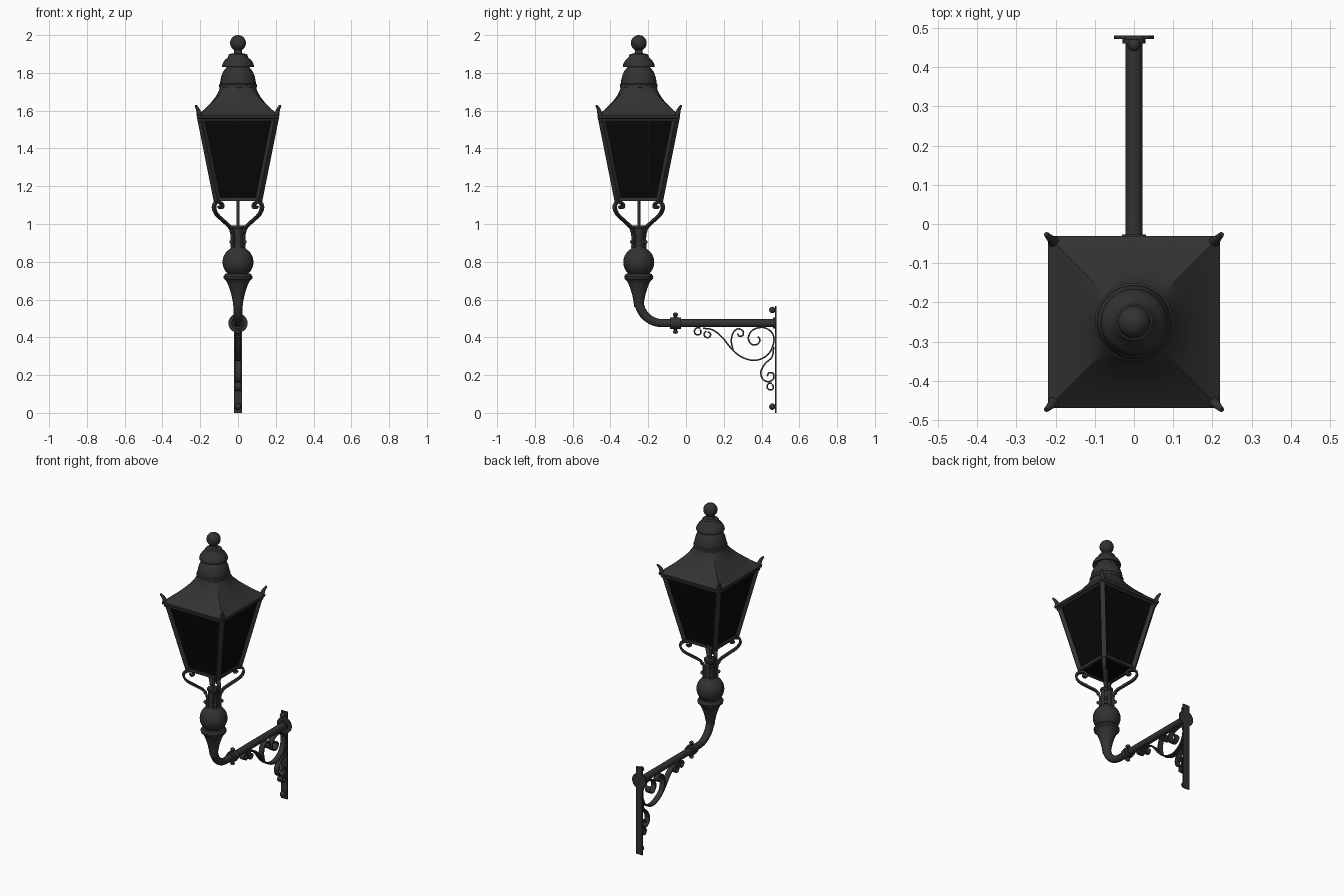
import bpy, bmesh, math
from mathutils import Vector

if "Cube" in bpy.data.objects:
    bpy.data.objects.remove(bpy.data.objects["Cube"])

LY = -0.25           # y of the lantern axis
ARM_Z = 0.475        # height of the horizontal arm


def material(name, rgb):
    m = bpy.data.materials.new(name)
    m.diffuse_color = (*rgb, 1)
    m.use_nodes = True
    m.node_tree.nodes["Principled BSDF"].inputs["Base Color"].default_value = m.diffuse_color
    return m


IRON = material("dark iron", (0.032, 0.032, 0.032))
GLASS = material("black glass", (0.0025, 0.0025, 0.0025))


def finish(name, bm, mat=IRON, angle=40):
    bmesh.ops.recalc_face_normals(bm, faces=bm.faces)
    me = bpy.data.meshes.new(name)
    bm.to_mesh(me)
    bm.free()
    me.materials.append(mat)
    ob = bpy.data.objects.new(name, me)
    bpy.context.collection.objects.link(ob)
    bpy.ops.object.select_all(action='DESELECT')
    ob.select_set(True)
    bpy.context.view_layer.objects.active = ob
    bpy.ops.object.shade_smooth_by_angle(angle=math.radians(angle))
    return ob


def skin(bm, rings):
    """Join rings of points into a closed, capped surface."""
    vs = [[bm.verts.new(p) for p in r] for r in rings]
    n = len(vs[0])
    for a, b in zip(vs, vs[1:]):
        for i in range(n):
            j = (i + 1) % n
            bm.faces.new((a[i], a[j], b[j], b[i]))
    bm.faces.new(vs[0])
    bm.faces.new(vs[-1])


def lathe(name, profile, n=32):
    bm = bmesh.new()
    skin(bm, [[(r * math.cos(math.tau * i / n), LY + r * math.sin(math.tau * i / n), z)
               for i in range(n)] for r, z in profile])
    return finish(name, bm, angle=35)


def smooth_path(pts, k=5):
    p = [Vector(q) for q in pts]
    p = [2 * p[0] - p[1]] + p + [2 * p[-1] - p[-2]]
    out = []
    for a, b, c, d in zip(p, p[1:], p[2:], p[3:]):
        for s in range(k):
            t = s / k
            out.append(0.5 * (2 * b + (c - a) * t + (2 * a - 5 * b + 4 * c - d) * t * t
                              + (3 * b - a - 3 * c + d) * t ** 3))
    return out + [p[-2]]


def sweep(bm, path, side, section, scale=None):
    """Sweep a section along a planar path; side is the plane normal."""
    side, rings = Vector(side).normalized(), []
    for i, p in enumerate(path):
        t = (path[min(i + 1, len(path) - 1)] - path[max(i - 1, 0)]).normalized()
        nrm = t.cross(side)
        s = scale(i / (len(path) - 1)) if scale else 1
        rings.append([p + side * a * s + nrm * b * s for a, b in section])
    skin(bm, rings)


def circle(r, n=16):
    return [(r * math.cos(math.tau * i / n), r * math.sin(math.tau * i / n)) for i in range(n)]


def rect(w, h):
    return [(-w, -h), (w, -h), (w, h), (-w, h)]


def ball(bm, c, r, stretch=(1, 1, 1)):
    res = bmesh.ops.create_uvsphere(bm, u_segments=12, v_segments=8, radius=r)
    for v in res["verts"]:
        v.co = Vector(c) + Vector(a * b for a, b in zip(v.co, stretch))


def square(h, z):
    return [(sx * h, LY + sy * h, z) for sx, sy in ((-1, -1), (1, -1), (1, 1), (-1, 1))]


CORNERS = [(-1, -1), (1, -1), (1, 1), (-1, 1)]


def corner(c, h, z):
    return Vector((c[0] * h, LY + c[1] * h, z))


# Roof: concave sheet blending from a square eave to a round collar
bm = bmesh.new()
rings = []
for h, z, k in ((0.205, 1.555, 0), (0.217, 1.56, 0), (0.219, 1.575, 0), (0.208, 1.583, 0),
                (0.175, 1.61, 0.04), (0.145, 1.64, 0.1), (0.119, 1.672, 0.3),
                (0.101, 1.705, 0.65), (0.094, 1.73, 1)):
    ring = []
    for s in range(4):
        for i in range(8):
            a = math.radians(-135 + 90 * s + 90 * i / 8)
            u = (math.cos(a), math.sin(a))
            q = h / max(abs(u[0]), abs(u[1])) * (1 - k) + h * k
            ring.append((u[0] * q, LY + u[1] * q, z))
    rings.append(ring)
skin(bm, rings)
finish("roof", bm, angle=30)

# Chimney caps and finial
lathe("lower_chimney_cap", [(0.09, 1.72), (0.1, 1.722), (0.1, 1.738), (0.094, 1.744), (0.094, 1.755),
                            (0.089, 1.78), (0.078, 1.808), (0.065, 1.824), (0.06, 1.83), (0.058, 1.84)])
lathe("upper_chimney_cap", [(0.058, 1.845), (0.083, 1.83), (0.085, 1.836), (0.081, 1.85), (0.07, 1.868),
                            (0.054, 1.882), (0.05, 1.895), (0.046, 1.9), (0.024, 1.903),
                            (0.02, 1.91), (0.02, 1.93)])
lathe("finial_ball", [(0.002, 1.916)] + [(0.042 * math.sin(a), 1.958 - 0.042 * math.cos(a))
      for a in (math.pi * i / 14 for i in range(1, 14))] + [(0.002, 2.0)])

# Tapered glass body
bm = bmesh.new()
skin(bm, [square(0.11, 1.128), square(0.198, 1.56)])
finish("glass_panes", bm, GLASS, 20)

# Lantern frame: corner posts, top rails and bottom rails
bm = bmesh.new()
for i, c in enumerate(CORNERS):
    d = CORNERS[(i + 1) % 4]
    sweep(bm, [corner(c, 0.109, 1.12), corner(c, 0.2, 1.575)], (c[0], -c[1], 0), rect(0.015, 0.012))
    sweep(bm, [corner(c, 0.113, 1.13), corner(d, 0.113, 1.13)], (0, 0, 1), rect(0.009, 0.009))
    sweep(bm, [corner(c, 0.199, 1.558), corner(d, 0.199, 1.558)], (0, 0, 1), rect(0.012, 0.011))
finish("lantern_frame", bm)

# Flared horns on the eave corners
bm = bmesh.new()
for c in CORNERS:
    path = smooth_path([corner(c, h, z) for h, z in
                        ((0.196, 1.55), (0.205, 1.58), (0.212, 1.605), (0.224, 1.627))], 3)
    sweep(bm, path, (c[0], -c[1], 0), circle(0.018, 10), lambda t: 1 - 0.65 * t)
finish("corner_horns", bm)

# Four curled brackets under the lantern, with bolts on the socket
bm = bmesh.new()
for c in CORNERS:
    path = smooth_path([corner(c, h, z) for h, z in
                        ((0.028, 0.875), (0.028, 0.94), (0.04, 0.98), (0.075, 1.015), (0.112, 1.05),
                         (0.127, 1.085), (0.12, 1.11), (0.1, 1.115), (0.086, 1.105),
                         (0.084, 1.09), (0.094, 1.086), (0.1, 1.095))], 4)
    sweep(bm, path, (c[0], -c[1], 0), rect(0.011, 0.006))
    for z in (0.905, 0.965):
        ball(bm, corner(c, 0.035, z), 0.011)
finish("lantern_brackets", bm)

# Supply rod, socket, globe and tapered collar
lathe("centre_rod", [(0.008, 0.97), (0.008, 1.135)], 12)
lathe("socket", [(0.034, 0.86), (0.034, 0.975), (0.038, 0.98), (0.038, 0.992)])
lathe("globe", [(0.036, 0.878), (0.04, 0.871)] + [(0.082 * math.sin(a), 0.798 + 0.082 * math.cos(a))
      for a in (math.radians(d) for d in range(30, 156, 12))] + [(0.04, 0.724)])
lathe("collar", [(0.05, 0.74), (0.068, 0.736), (0.077, 0.722), (0.075, 0.71), (0.062, 0.698),
                 (0.053, 0.68), (0.044, 0.655), (0.035, 0.625), (0.028, 0.59), (0.024, 0.56)])

# Bent pipe arm
bm = bmesh.new()
bend = 0.125
path = [Vector((0, LY, 0.66))]
path += [Vector((0, LY + bend - bend * math.cos(a), ARM_Z + bend - bend * math.sin(a)))
         for a in (math.pi / 2 * i / 12 for i in range(13))]
path.append(Vector((0, 0.475, ARM_Z)))
sweep(bm, path, (1, 0, 0), circle(0.0225, 20), lambda t: 1.15 - 0.2 * min(1, t * 1.2))
finish("pipe_arm", bm)


def arm_ring(bm, y0, y1, r):
    sweep(bm, [Vector((0, y0, ARM_Z)), Vector((0, y1, ARM_Z))], (1, 0, 0), circle(r, 20))


# Pipe coupling with bolts, and the wall end cup
bm = bmesh.new()
arm_ring(bm, -0.085, -0.066, 0.03)
arm_ring(bm, -0.066, -0.046, 0.034)
arm_ring(bm, -0.046, -0.027, 0.03)
for s in (-1, 1):
    sweep(bm, [Vector((0, -0.056, ARM_Z)), Vector((0, -0.056, ARM_Z + s * 0.045))], (1, 0, 0), circle(0.009, 8))
    ball(bm, (0, -0.056, ARM_Z + s * 0.046), 0.014, (1, 1, 0.75))
arm_ring(bm, 0.46, 0.474, 0.029)
finish("pipe_couplings", bm)

# Wall plate: flat bar, round rose and fixing bolts
bm = bmesh.new()
sweep(bm, [Vector((0, 0.475, 0)), Vector((0, 0.475, 0.565))], (1, 0, 0), rect(0.022, 0.005))
arm_ring(bm, 0.471, 0.48, 0.051)
for z in (0.033, 0.545):
    ball(bm, (0, 0.457, z), 0.017)
finish("wall_plate", bm)

# Scrollwork ribbons under the arm, as (y, z) paths
SCROLLS = [
    [(0.09, 0.448), (0.14, 0.44), (0.19, 0.402), (0.245, 0.335), (0.3, 0.293), (0.37, 0.278),
     (0.435, 0.31), (0.465, 0.375), (0.455, 0.425), (0.41, 0.452), (0.355, 0.44), (0.33, 0.4),
     (0.345, 0.365), (0.375, 0.362), (0.392, 0.385), (0.38, 0.405)],
    [(0.25, 0.33), (0.24, 0.38), (0.25, 0.425), (0.275, 0.445), (0.3, 0.435), (0.302, 0.412),
     (0.283, 0.405), (0.272, 0.42)],
    [(0.465, 0.35), (0.455, 0.295), (0.42, 0.262), (0.397, 0.22), (0.405, 0.18), (0.435, 0.165),
     (0.463, 0.18), (0.462, 0.208), (0.44, 0.212), (0.43, 0.195)],
]


def curl(y, z, r, start, turn):
    return [(y + r * (1 - 0.35 * i / 10) * math.cos(start + turn * i / 10),
             z + r * (1 - 0.35 * i / 10) * math.sin(start + turn * i / 10)) for i in range(11)]


SCROLLS += [curl(0.064, 0.43, 0.022, 1.0, 6.2), curl(0.115, 0.415, 0.02, 2.0, 6.0),
            curl(0.448, 0.138, 0.021, 1.2, 6.2)]
bm = bmesh.new()
for pts in SCROLLS:
    sweep(bm, smooth_path([(0, y, z) for y, z in pts], 4), (1, 0, 0), rect(0.017, 0.004))
finish("scrollwork", bm)
